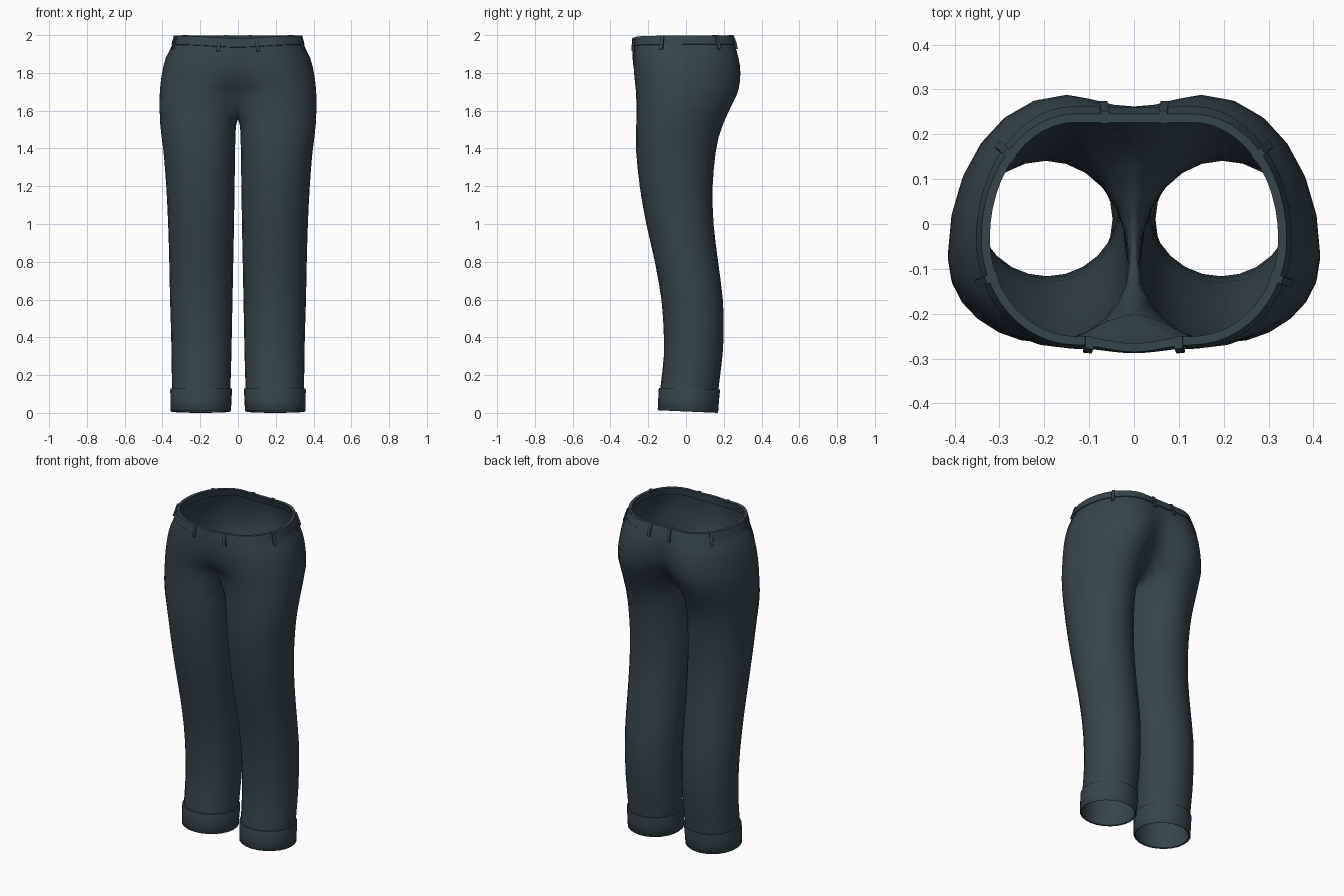
import bpy, bmesh, math
from mathutils import Vector

if "Cube" in bpy.data.objects:
    bpy.data.objects.remove(bpy.data.objects["Cube"])

fabric = bpy.data.materials.new("dark slate fabric")
fabric.diffuse_color = (0.036, 0.060, 0.070, 1)
fabric.use_nodes = True
fabric.node_tree.nodes["Principled BSDF"].inputs["Base Color"].default_value = fabric.diffuse_color

# Silhouette keys: height, outer x, inner x, front y, back y, centre x, side y shift
KEYS = [
    (0.00, .350, .045, -.142, .162, .197, 0),
    (0.13, .350, .040, -.135, .172, .195, 0),
    (0.30, .352, .035, -.117, .193, .194, 0),
    (0.45, .355, .032, -.119, .200, .194, 0),
    (0.60, .360, .029, -.130, .195, .195, 0),
    (0.80, .364, .025, -.165, .170, .195, 0),
    (1.00, .370, .021, -.210, .146, .196, 0),
    (1.20, .380, .018, -.245, .141, .198, -.01),
    (1.40, .396, .015, -.265, .160, .200, -.03),
    (1.50, .410, .012, -.264, .185, .197, -.05),
    (1.60, .415, .005, -.262, .228, .190, -.06),
    (1.70, .414, .000, -.265, .275, .175, -.07),
    (1.80, .402, .000, -.275, .288, .150, -.06),
    (1.88, .382, .000, -.278, .278, .140, -.04),
    (1.95, .348, .000, -.272, .258, .135, -.03),
    (2.00, .335, .000, -.264, .240, .130, -.02)]
# Centre seam keys: height, front y, back y
SEAM = [(1.68, -.20, .19), (1.75, -.25, .235), (1.80, -.272, .252),
        (1.88, -.282, .262), (1.95, -.283, .255), (2.00, -.280, .240)]
CROTCH_Z, CROTCH_DIP = 1.68, 0.125


def sample(keys, z):
    """Smooth interpolation through the keys at height z."""
    z = min(max(z, keys[0][0]), keys[-1][0])
    i = max(k for k in range(len(keys) - 1) if keys[k][0] <= z)
    a, b = keys[i], keys[i + 1]
    p, n = keys[max(i - 1, 0)], keys[min(i + 2, len(keys) - 1)]
    h = b[0] - a[0]
    t = (z - a[0]) / h
    out = []
    for c in range(1, len(a)):
        ma = (b[c] - p[c]) / (b[0] - p[0]) * h
        mb = (n[c] - a[c]) / (n[0] - a[0]) * h
        out.append((2*t**3 - 3*t**2 + 1) * a[c] + (t**3 - 2*t**2 + t) * ma
                   + (3*t**2 - 2*t**3) * b[c] + (t**3 - t**2) * mb)
    return out


def shift_z(x, y, z):
    """Waist dips at the front centre, hem rises toward the front."""
    if z > 1.8 and y < 0:
        z -= 0.015 * math.exp(-(x / 0.2) ** 2) * min(1, (z - 1.8) / 0.12)
    if z < 0.3:
        z += 0.014 * (0.17 - y) / 0.32 * (1 - z / 0.3)
    return z


def outer_arc(p, z, off):
    """Quarter arcs on the outside: p from 3 (front) to 15 (back)."""
    xo, xi, yf, yb, cx, sh = sample(KEYS, z)
    ym = (yf + yb) / 2 + sh
    a = (p - 3) / 6 * math.pi / 2
    end = (ym - yf if a < math.pi / 2 else yb - ym) + off
    return cx + (xo + off - cx) * math.sin(a), ym - end * math.cos(a)


def torso(p, z, off=0):
    """Half section: p runs 0 (front seam) to 18 (back seam)."""
    if 3 <= p <= 15:
        x, y = outer_arc(p, z, off)
    else:
        xo, xi, yf, yb, cx, sh = sample(KEYS, z)
        sf, sb = sample(SEAM, z)
        s = p / 3 if p < 3 else (18 - p) / 3
        seam, peak = (sf - off, yf - off) if p < 3 else (sb + off, yb + off)
        x, y = cx * s, seam + (peak - seam) * (1 - math.cos(math.pi * s)) / 2
    return Vector((x, y, shift_z(x, y, z)))


def leg(p, z, off=0, dip=0):
    """Closed section with 24 steps; the inner side may hang lower by dip."""
    if 3 <= p <= 15:
        x, y = outer_arc(p, z, off)
    else:
        a = ((p - 15) % 24) / 12 * math.pi          # 0 back, pi front
        z -= dip * math.sin(a) ** 2
        xo, xi, yf, yb, cx, sh = sample(KEYS, z)
        ym = (yf + yb) / 2 + sh
        end = (yb - ym if a < math.pi / 2 else ym - yf) + off
        x, y = cx - (cx - xi + off) * math.sin(a), ym + end * math.cos(a)
    return Vector((x, y, shift_z(x, y, z)))


def loft(bm, rows, closed):
    n = len(rows[0])
    for r0, r1 in zip(rows, rows[1:]):
        for i in range(n if closed else n - 1):
            j = (i + 1) % n
            bm.faces.new((r0[i], r0[j], r1[j], r1[i]))


def ring(bm, pts):
    return [bm.verts.new(p) for p in pts]


def finish(bm, name, angle=50):
    """Mirror across x and shade."""
    me = bpy.data.meshes.new(name)
    bm.to_mesh(me)
    bm.free()
    ob = bpy.data.objects.new(name, me)
    bpy.context.collection.objects.link(ob)
    me.materials.append(fabric)
    m = ob.modifiers.new("mirror", 'MIRROR')
    m.use_clip = True
    m.merge_threshold = 0.0005
    bpy.ops.object.select_all(action='DESELECT')
    ob.select_set(True)
    bpy.context.view_layer.objects.active = ob
    bpy.ops.object.shade_smooth_by_angle(angle=math.radians(angle))


# Trouser body: legs lofted up to the crotch curve, then the hips to the waist
bm = bmesh.new()
rows = [ring(bm, [leg(p, z) for p in range(24)]) for z in
        (.015, .13, .22, .31, .4, .5, .6, .7, .8, .9, 1.0, 1.1, 1.2, 1.3)]
for z, dip in ((1.38, .01), (1.46, .03), (1.54, .06), (1.61, .09)):
    rows.append(ring(bm, [leg(p, z, 0, dip) for p in range(24)]))
junction = [torso(p, CROTCH_Z) for p in range(19)]
back, front = junction[18], junction[0]
for i in range(1, 6):
    c = back.lerp(front, i / 6)
    c.z -= CROTCH_DIP * math.sin(math.pi * i / 6)
    junction.append(c)
rows.append(ring(bm, junction))
loft(bm, rows, True)
hips = [rows[-1][:19]]
for z in (1.72, 1.76, 1.80, 1.84, 1.88, 1.915, 1.95, 1.985):
    hips.append(ring(bm, [torso(p, z) for p in range(19)]))
loft(bm, hips, False)
finish(bm, "trouser_body", 80)

# Waistband with a thick rim
bm = bmesh.new()
band = [(0, 1.95), (.005, 1.952), (.005, 1.998), (-.014, 1.998), (-.014, 1.953), (-.002, 1.95)]
loft(bm, [ring(bm, [torso(p / 2, z, o) for p in range(37)]) for o, z in band], False)
finish(bm, "waistband")

# Turned-up cuffs
bm = bmesh.new()
fold = [(0, .125), (.007, .125), (.009, .115), (.008, .06), (.008, .004),
        (.004, 0), (-.003, .004), (-.003, .12)]
loft(bm, [ring(bm, [leg(p, z, o) for p in range(24)]) for o, z in fold], True)
finish(bm, "cuffs")

# Belt loops: straps bent over the rim, four on each side
bm = bmesh.new()
strap = [(.002, 1.925), (.012, 1.927), (.014, 1.96), (.012, 2.0),
         (-.016, 2.0), (-.016, 1.985), (.004, 1.985)]
for p in (2.3, 7.5, 11.9, 16.5):
    side = torso(p + .1, 1.97) - torso(p - .1, 1.97)
    side.z = 0
    side = side.normalized() * 0.009
    a, b = [ring(bm, [torso(p, z, o) + side * s for o, z in strap]) for s in (-1, 1)]
    loft(bm, [a, b], True)
    bm.faces.new(a[::-1])
    bm.faces.new(b)
bmesh.ops.recalc_face_normals(bm, faces=bm.faces)
finish(bm, "belt_loops", 30)
